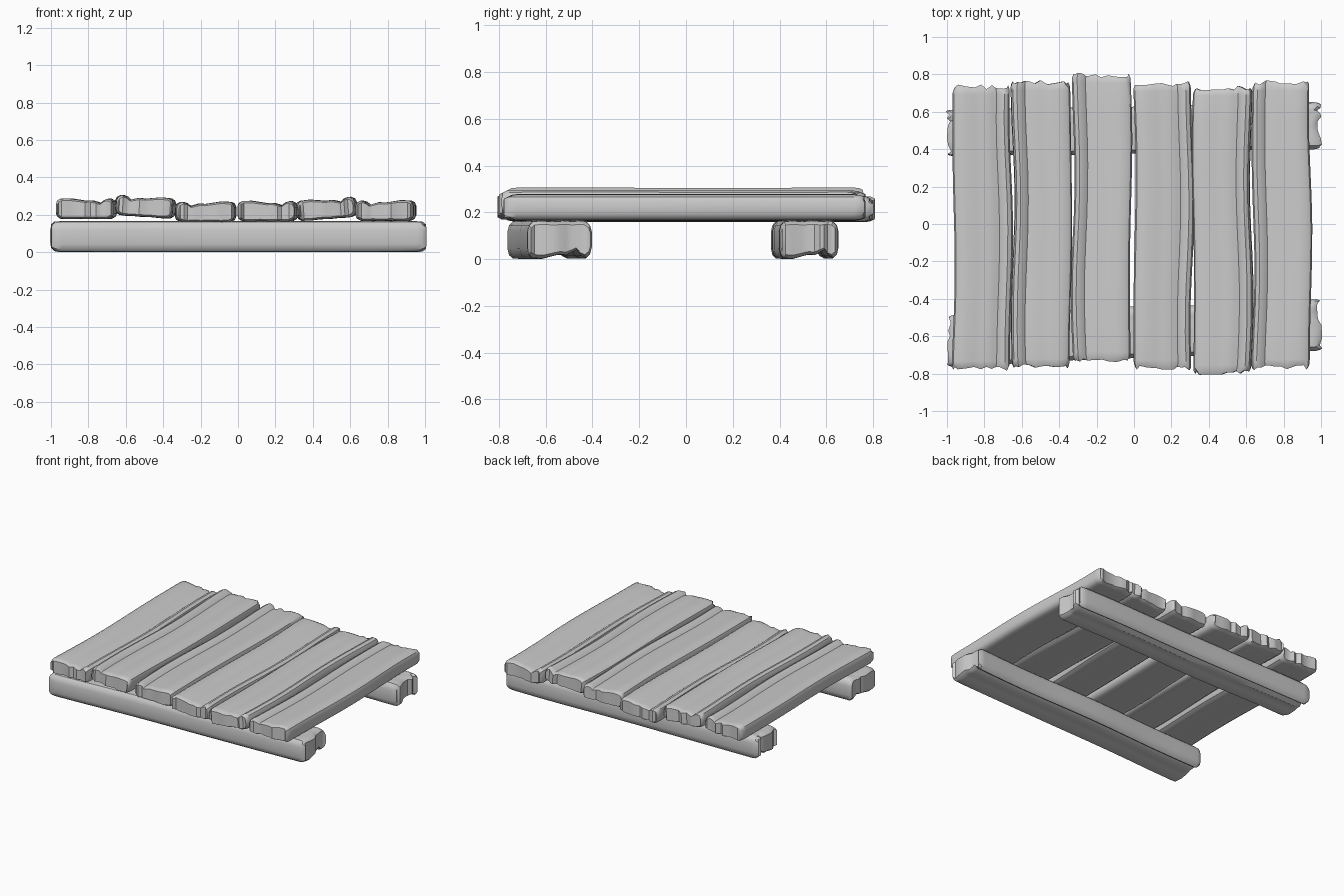
import bpy, bmesh, math, random
from mathutils import Vector

if "Cube" in bpy.data.objects:
    bpy.data.objects.remove(bpy.data.objects["Cube"])

random.seed(7)

# Worn timber cross-section columns: (across, bottom, top), in units of width and height
PROFILE = [(-.5, .28, .74), (-.475, .12, .9), (-.42, .02, .98), (-.28, 0, 1), (-.12, .02, .93),
           (.0, .01, .88), (.1, .0, .9), (.2, .02, .82), (.27, .01, .76), (.34, .0, .92),
           (.41, .02, .98), (.475, .12, .88), (.5, .28, .7)]


def timber(name, center, width, height, length, roll=0.0, yaw=0.0, mirror=False, wobble=.008):
    """Sweep the worn profile along local Y, with a wavy run and splintered ends."""
    bm = bmesh.new()
    n = len(PROFILE)
    prof = PROFILE if not mirror else [(-u, b, t) for u, b, t in reversed(PROFILE)]
    half = length / 2
    ph = [random.uniform(0, 6.28) for _ in range(2)]
    jags = [[random.uniform(-.022, .004) for _ in range(n)] for _ in range(2)]
    # stations: (distance along, scale of section, end index or None)
    runs = [-half + .05 + (length - .1) * i / 10 for i in range(11)]
    stations = [(-half, .8, 0), (-half + .018, .97, 0)]
    stations += [(y, 1, None) for y in runs]
    stations += [(half - .018, .97, 1), (half, .8, 1)]
    rings = []
    for y, s, end in stations:
        bend = wobble * math.sin(y * 4.5 + ph[0])
        wid = width * (1 + .02 * math.sin(y * 6 + ph[1]))
        sx = 1 - (1 - s) * .3
        low, top = [], []
        for i, (u, b, t) in enumerate(prof):
            dy = 0 if end is None else jags[end][i] * (1 if end else -1)
            x = u * wid * sx + bend
            low.append(bm.verts.new((x, y + dy, (b - .5) * height * s)))
            top.append(bm.verts.new((x, y + dy, (t - .5) * height * s)))
        rings.append((low, top))
    # long faces
    for (a, c), (a2, c2) in zip(rings, rings[1:]):
        loop1 = a + c[::-1]
        loop2 = a2 + c2[::-1]
        for i in range(2 * n):
            j = (i + 1) % (2 * n)
            bm.faces.new((loop1[i], loop1[j], loop2[j], loop2[i]))
    # splintered end faces
    for low, top in (rings[0], rings[-1]):
        for i in range(n - 1):
            bm.faces.new((low[i], low[i + 1], top[i + 1], top[i]))
    bmesh.ops.recalc_face_normals(bm, faces=bm.faces)
    mesh = bpy.data.meshes.new(name)
    bm.to_mesh(mesh)
    bm.free()
    ob = bpy.data.objects.new(name, mesh)
    bpy.context.collection.objects.link(ob)
    ob.location = Vector(center)
    ob.rotation_euler = (0, roll, yaw)
    bpy.ops.object.select_all(action='DESELECT')
    ob.select_set(True)
    bpy.context.view_layer.objects.active = ob
    bpy.ops.object.shade_smooth_by_angle(angle=math.radians(35))
    return ob


# Deck planks: x, y min, y max, z middle, roll, mirrored
PLANKS = [(-.811, -.785, .742, .232, 0, False),
          (-.493, -.772, .765, .243, .07, True),
          (-.172, -.735, .805, .215, 0, True),
          (.157, -.778, .76, .219, 0, False),
          (.473, -.805, .738, .232, -.08, False),
          (.79, -.776, .765, .222, 0, True)]
for k, (x, y0, y1, z, roll, mir) in enumerate(PLANKS, 1):
    timber(f"deck_plank_{k}", (x, (y0 + y1) / 2, z), .31, .112, y1 - y0, roll, mirror=mir)

# Support beams, grooved side down, slightly skewed
timber("front_beam", (0, -.582, .083), .272, .165, 2.0, math.pi, -math.pi / 2 + .042, wobble=.004)
timber("back_beam", (0, .505, .083), .25, .165, 2.0, math.pi, -math.pi / 2 + .022, wobble=.004)
